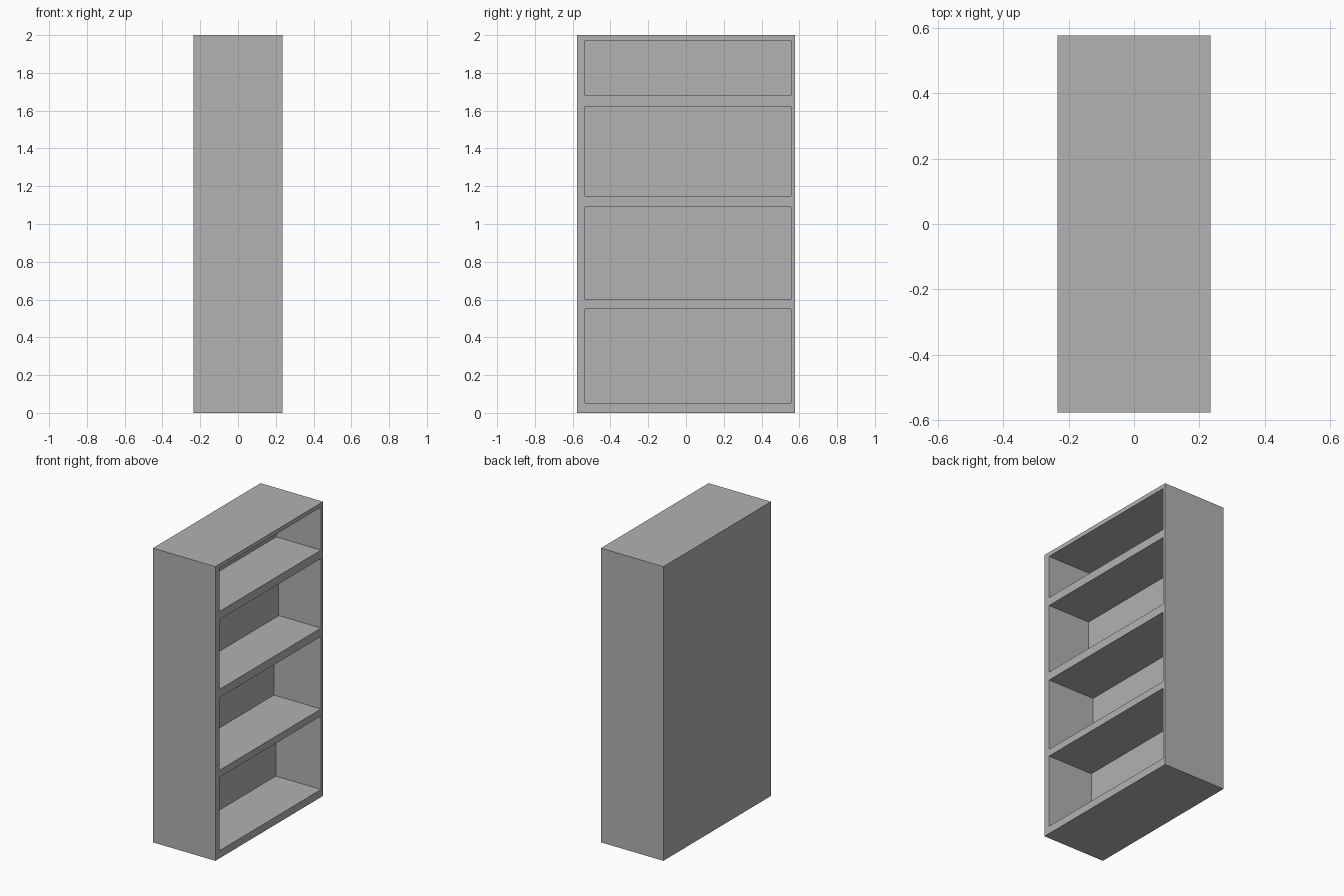
import bpy

if "Cube" in bpy.data.objects:
    bpy.data.objects.remove(bpy.data.objects["Cube"])

# Single grey paint
grey = bpy.data.materials.new("grey")
grey.diffuse_color = (0.445, 0.445, 0.445, 1.0)
grey.use_nodes = True
grey.node_tree.nodes["Principled BSDF"].inputs["Base Color"].default_value = grey.diffuse_color


def box(name, x0, x1, y0, y1, z0, z1):
    bpy.ops.mesh.primitive_cube_add(
        size=1, location=((x0 + x1) / 2, (y0 + y1) / 2, (z0 + z1) / 2))
    ob = bpy.context.object
    ob.name = name
    ob.scale = (x1 - x0, y1 - y0, z1 - z0)
    bpy.ops.object.transform_apply(location=True, rotation=False, scale=True)
    ob.data.materials.append(grey)
    return ob


HX, HY = 0.235, 0.578          # half depth and half width
Y0, Y1 = -0.534, 0.556         # compartment opening

# Cabinet body
cabinet = box("bookcase_body", -HX, HX, -HY, HY, 0, 2)

# Open compartments: bottom z, top z, depth from the open +x side
compartments = [
    (0.052, 0.551, 0.340),
    (0.599, 1.092, 0.354),
    (1.149, 1.622, 0.318),
    (1.679, 1.971, 0.336),
]
for i, (z0, z1, depth) in enumerate(compartments):
    cutter = box(f"compartment_cutter_{i + 1}", HX - depth, HX + 0.1, Y0, Y1, z0, z1)
    cutter.hide_render = True
    mod = cabinet.modifiers.new(f"compartment_{i + 1}", 'BOOLEAN')
    mod.operation = 'DIFFERENCE'
    mod.solver = 'EXACT'
    mod.object = cutter
    bpy.context.view_layer.objects.active = cabinet
    bpy.ops.object.modifier_apply(modifier=mod.name)
    bpy.data.objects.remove(cutter, do_unlink=True)
